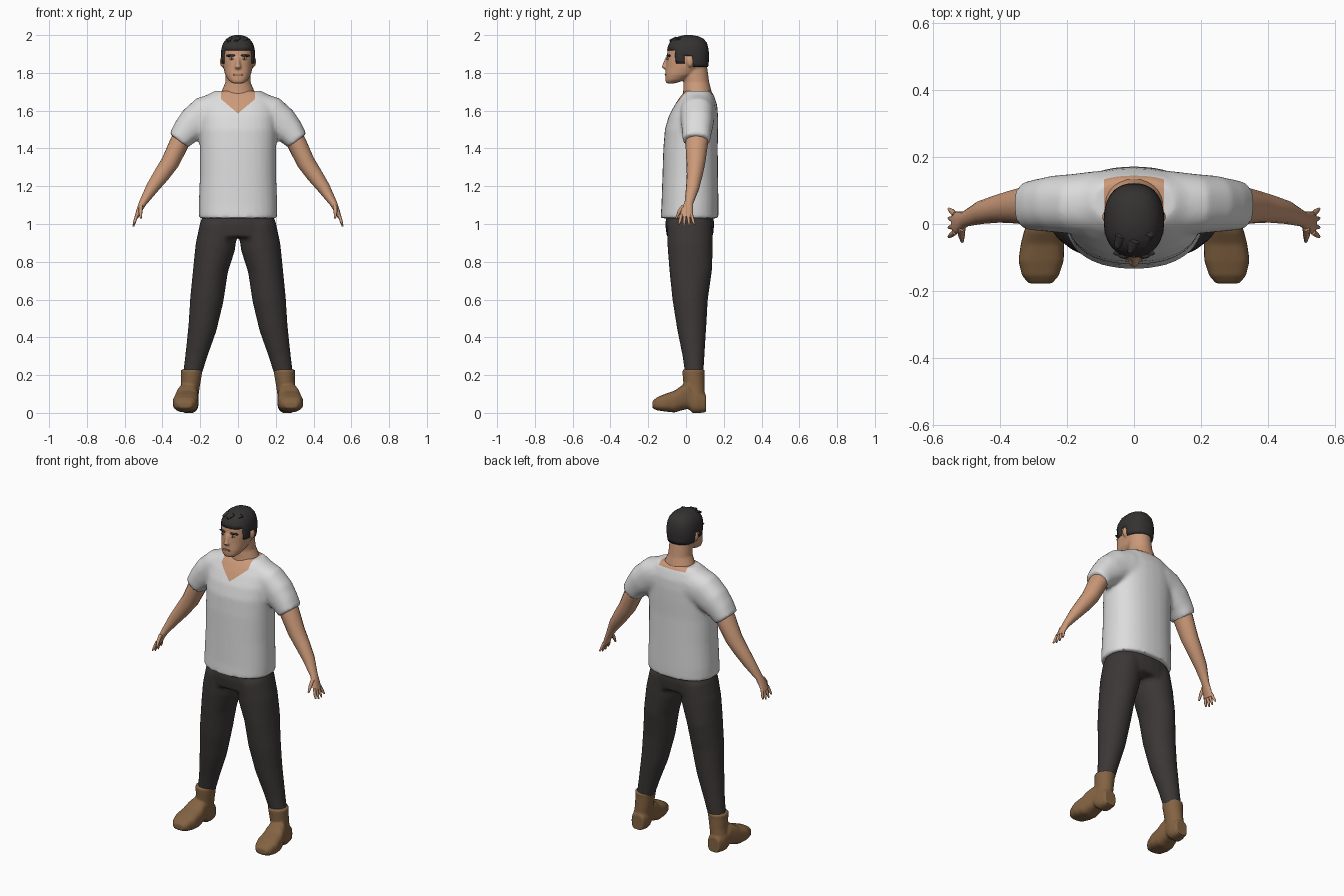
import bpy, bmesh, math
from mathutils import Vector
from mathutils.bvhtree import BVHTree

X, Y, Z = Vector((1, 0, 0)), Vector((0, 1, 0)), Vector((0, 0, 1))
if "Cube" in bpy.data.objects:
    bpy.data.objects.remove(bpy.data.objects["Cube"])


def material(name, r, g, b):
    m = bpy.data.materials.new(name)
    m.use_nodes = True
    m.diffuse_color = (r, g, b, 1)
    bsdf = m.node_tree.nodes["Principled BSDF"]
    bsdf.inputs["Base Color"].default_value = (r, g, b, 1)
    bsdf.inputs["Roughness"].default_value = 0.8
    return m


SKIN = material("skin", 0.60, 0.32, 0.19)
SHIRT = material("white cloth", 0.72, 0.72, 0.72)
TROUSER = material("charcoal cloth", 0.045, 0.038, 0.038)
LEATHER = material("brown leather", 0.23, 0.125, 0.055)
HAIR = material("dark hair", 0.035, 0.031, 0.031)
LIPS = material("lips", 0.36, 0.16, 0.10)
EYE = material("eye white", 0.6, 0.57, 0.54)


def tube(bm, rings, side=Y, along=None, n=24, p=2.3):
    """Closed loft; each ring is (x, y, z, radius across, radius along side)."""
    loops = []
    for i, (x, y, z, a, b) in enumerate(rings):
        c = Vector((x, y, z))
        before = Vector(rings[max(i - 1, 0)][:3])
        after = Vector(rings[min(i + 1, len(rings) - 1)][:3])
        t = along or (after - before).normalized()
        u = side.cross(t).normalized()
        v = t.cross(u)
        loop = []
        for k in range(n):
            ca, sa = math.cos(math.tau * k / n), math.sin(math.tau * k / n)
            ca = math.copysign(abs(ca) ** (2 / p), ca)
            sa = math.copysign(abs(sa) ** (2 / p), sa)
            loop.append(bm.verts.new(c + u * a * ca + v * b * sa))
        loops.append(loop)
    for lo, hi in zip(loops, loops[1:]):
        for k in range(n):
            bm.faces.new((lo[k], lo[k - 1], hi[k - 1], hi[k]))
    bm.faces.new(loops[0])
    bm.faces.new(loops[-1][::-1])


def mirrored(rings, s):
    return [(s * r[0], *r[1:]) for r in rings]


def ball(bm, centre, size, seg=12):
    made = bmesh.ops.create_uvsphere(bm, u_segments=seg, v_segments=8, radius=1)
    for v in made["verts"]:
        v.co = Vector(centre) + Vector(a * b for a, b in zip(v.co, size))


def finish(name, bm, mats, voxel=0, smooth=4, angle=45):
    bmesh.ops.recalc_face_normals(bm, faces=bm.faces)
    me = bpy.data.meshes.new(name)
    bm.to_mesh(me)
    bm.free()
    ob = bpy.data.objects.new(name, me)
    bpy.context.collection.objects.link(ob)
    # Melt overlapping volumes into one skin
    if voxel:
        mod = ob.modifiers.new("blend", "REMESH")
        mod.mode, mod.voxel_size = "VOXEL", voxel
        mod = ob.modifiers.new("relax", "SMOOTH")
        mod.factor, mod.iterations = 0.5, smooth
        bpy.context.view_layer.update()
        graph = bpy.context.evaluated_depsgraph_get()
        ob.data = bpy.data.meshes.new_from_object(ob.evaluated_get(graph))
        ob.modifiers.clear()
    ob.data.materials.clear()
    for m in mats:
        ob.data.materials.append(m)
    bpy.ops.object.select_all(action="DESELECT")
    ob.select_set(True)
    bpy.context.view_layer.objects.active = ob
    bpy.ops.object.shade_smooth_by_angle(angle=math.radians(angle))
    return ob


# Shirt: torso and sleeves
bm = bmesh.new()
torso = [(1.03, .208, -.135, .172), (1.1, .208, -.13, .172), (1.25, .202, -.125, .17),
         (1.4, .202, -.12, .168), (1.5, .205, -.112, .17), (1.57, .205, -.092, .17),
         (1.63, .2, -.06, .165), (1.675, .175, -.03, .15), (1.705, .125, -.005, .135)]
tube(bm, [(0, (f + b) / 2, z, w, (b - f) / 2) for z, w, f, b in torso], along=Z, n=32)
sleeve = [(.1, .06, 1.59, .11, .1), (.18, .06, 1.57, .103, .09), (.235, .06, 1.53, .09, .085),
          (.28, .057, 1.485, .074, .078), (.315, .055, 1.44, .06, .073)]
for s in (1, -1):
    tube(bm, mirrored(sleeve, s))
shirt = finish("shirt", bm, [SHIRT, SKIN], voxel=0.011, smooth=5)

# Cut the neckline and colour the bare chest
bm = bmesh.new()
bm.from_mesh(shirt.data)
cuts = [((0, 0, 1.585), (-.85, 0, 1)), ((0, 0, 1.585), (.85, 0, 1)),
        ((.09, 0, 0), X), ((-.09, 0, 0), X), ((0, 0, 1.685), Z)]
for point, normal in cuts:
    bmesh.ops.bisect_plane(bm, geom=bm.verts[:] + bm.edges[:] + bm.faces[:],
                           plane_co=point, plane_no=normal)
for f in bm.faces:
    c = f.calc_center_median()
    front = c.y < 0.04 and c.z > 1.585 + 0.85 * abs(c.x)
    f.material_index = int(abs(c.x) < 0.09 and (front or c.z > 1.685))
bm.to_mesh(shirt.data)
bm.free()

# Trousers: hips and legs
bm = bmesh.new()
tube(bm, [(0, .02, 1.07, .185, .12), (0, .02, 1.0, .197, .13), (0, .02, .93, .195, .122)], along=Z)
leg = [(.1, .02, 1.0, .1, .12), (.12, .022, .88, .106, .12), (.145, .025, .76, .093, .114),
       (.165, .022, .6, .089, .094), (.188, .03, .45, .076, .078), (.222, .04, .3, .058, .058),
       (.248, .045, .18, .047, .047)]
for s in (1, -1):
    tube(bm, mirrored(leg, s), p=2)
finish("trousers", bm, [TROUSER], voxel=0.012)

# Boots: shaft over a foot with a raised arch
shaft = [(.262, .045, .07, .05, .055), (.252, .043, .14, .05, .056), (.247, .04, .2, .055, .058),
         (.245, .04, .23, .058, .06)]
foot = [(.258, .105, .05, .047, .04), (.26, .06, .06, .062, .052), (.262, .035, .065, .066, .052),
        (.266, .012, .09, .068, .052), (.27, -.025, .078, .065, .06), (.274, -.06, .06, .058, .065),
        (.278, -.11, .054, .047, .068), (.28, -.155, .048, .034, .055), (.28, -.178, .043, .018, .035)]
for s, word in ((1, "left"), (-1, "right")):
    bm = bmesh.new()
    tube(bm, mirrored(shaft, s), along=Z, p=2)
    tube(bm, mirrored(foot, s), side=X, along=-Y, p=2.8)
    finish(word + "_boot", bm, [LEATHER], voxel=0.007, smooth=3)

# Arms with hands and fingers
arm = [(.25, .06, 1.52, .05, .06), (.31, .057, 1.43, .052, .06), (.36, .052, 1.325, .048, .05),
       (.405, .046, 1.26, .043, .042), (.455, .035, 1.19, .034, .035), (.505, .015, 1.11, .02, .023),
       (.522, .006, 1.075, .015, .032), (.538, .002, 1.035, .01, .034)]
for s, word in ((1, "left"), (-1, "right")):
    bm = bmesh.new()
    tube(bm, mirrored(arm, s), n=16, p=2)
    for k in range(4):
        y = -.024 + .0175 * k
        drop = .01 if k in (0, 3) else 0
        finger = [(.535, y, 1.05, .008, .009), (.546, y * 1.35, 1.015, .008, .008),
                  (.554, y * 1.6, .987 + drop, .004, .004)]
        tube(bm, mirrored(finger, s), n=8, p=2)
    thumb = [(.515, -.012, 1.095, .011, .012), (.516, -.036, 1.065, .01, .01),
             (.514, -.052, 1.03, .005, .005)]
    tube(bm, mirrored(thumb, s), n=8, p=2)
    finish(word + "_arm", bm, [SKIN], angle=60)

# Head, neck, nose and ears
skull = [(0, -.08, 1.745, .03, .025), (0, -.058, 1.762, .052, .052), (0, -.032, 1.79, .068, .078),
         (0, -.002, 1.83, .078, .104), (0, .003, 1.87, .082, .107), (0, .005, 1.92, .081, .103),
         (0, .01, 1.96, .068, .085), (0, .01, 1.985, .04, .055)]
bm = bmesh.new()
tube(bm, skull, along=Z, n=32)
tube(bm, [(0, .06, 1.655, .108, .08), (0, .06, 1.705, .086, .075), (0, .055, 1.75, .067, .068),
          (0, .045, 1.84, .063, .066)], along=Z, p=2)
tube(bm, [(0, -.098, 1.882, .01, .012), (0, -.108, 1.85, .011, .014),
          (0, -.113, 1.83, .018, .017), (0, -.1, 1.818, .012, .01)], along=Z, n=12, p=2)
for s in (1, -1):
    ball(bm, (s * .083, .022, 1.86), (.013, .018, .03))
head = finish("head", bm, [SKIN], voxel=0.006, smooth=3)

# Facial features set on the face surface
bm = bmesh.new()
bm.from_mesh(head.data)
surface = BVHTree.FromBMesh(bm)
bm.free()


def feature(name, mat, spots, size):
    bm = bmesh.new()
    for x, z in spots:
        hit = surface.ray_cast(Vector((x, -1, z)), Y)[0]
        ball(bm, hit, size)
    finish(name, bm, [mat])


def pair(x, z):
    return [(x, z), (-x, z)]


feature("eyebrows", HAIR, pair(.03, 1.892) + pair(.046, 1.891), (.017, .007, .006))
feature("eyes", EYE, pair(.034, 1.874), (.014, .005, .006))
feature("irises", HAIR, pair(.034, 1.875), (.007, .007, .006))
feature("mouth", LIPS, pair(.009, 1.79), (.018, .004, .005))

# Hair shell with a stepped hairline, sideburns and a nape
bm = bmesh.new()
cap = [(0, .022, 1.8, .068, .085), (0, .017, 1.83, .082, .1), (0, .014, 1.85, .087, .106),
       (0, .012, 1.87, .089, .109), (0, .012, 1.89, .09, .11), (0, .011, 1.905, .09, .11),
       (0, .01, 1.92, .089, .11), (0, .01, 1.94, .085, .106), (0, .012, 1.96, .077, .098),
       (0, .014, 1.98, .062, .08), (0, .014, 1.993, .042, .054), (0, .012, 2.0, .015, .02)]
tube(bm, cap, along=Z, n=40)


def hairline(y):
    if y < -.055:
        return 1.922
    if y < -.005:
        return 1.85
    return 1.885 if y < .04 else 1.815


low = [f for f in bm.faces if f.calc_center_median().z < hairline(f.calc_center_median().y)]
bmesh.ops.delete(bm, geom=low, context="FACES")
hair = finish("hair", bm, [HAIR], angle=50)
mod = hair.modifiers.new("thickness", "SOLIDIFY")
mod.thickness, mod.offset = 0.014, -1

# Swept locks on the crown
bm = bmesh.new()
for x, y in ((-.04, -.04), (0, -.055), (.04, -.035), (-.02, .03), (.03, .04)):
    lift = 1.99 - 4 * x * x - 2.6 * y * y
    lock = [(x - .012, y - .03, lift - .012, .006, .008), (x, y, lift, .01, .018),
            (x + .012, y + .04, lift - .012, .004, .006)]
    tube(bm, lock, side=X, n=10, p=2)
finish("hair_locks", bm, [HAIR])
